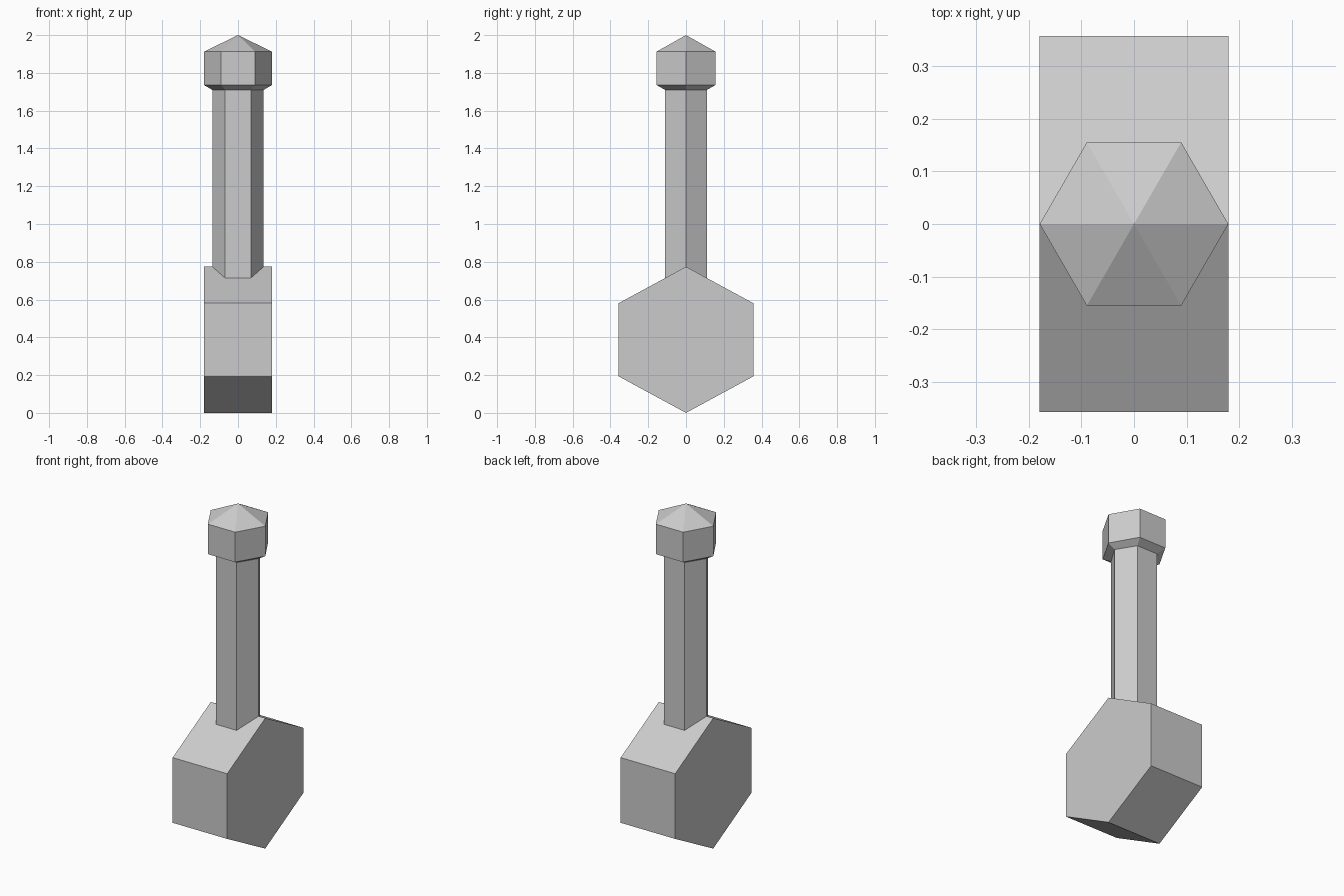
import bpy, bmesh
from math import cos, sin, pi

if "Cube" in bpy.data.objects:
    bpy.data.objects.remove(bpy.data.objects["Cube"])


def hex_loft(name, rings, apex=None, along_x=False, center_z=0.0):
    """Loft six-sided rings (position, radius, y squash) into a closed flat-faced solid."""
    bm = bmesh.new()
    loops = []
    for pos, r, squash in rings:
        loop = []
        for i in range(6):
            a = i * pi / 3
            u, v = r * cos(a), r * sin(a) * squash
            loop.append(bm.verts.new((pos, v, center_z + u) if along_x else (u, v, pos)))
        loops.append(loop)
    for lo, hi in zip(loops, loops[1:]):
        for i in range(6):
            j = (i + 1) % 6
            bm.faces.new((lo[i], lo[j], hi[j], hi[i]))
    bm.faces.new(loops[0][::-1])
    if apex is None:
        bm.faces.new(loops[-1])
    else:
        tip = bm.verts.new((0, 0, apex))
        for i in range(6):
            bm.faces.new((loops[-1][i], loops[-1][(i + 1) % 6], tip))
    bmesh.ops.recalc_face_normals(bm, faces=bm.faces)
    mesh = bpy.data.meshes.new(name)
    bm.to_mesh(mesh)
    bm.free()
    obj = bpy.data.objects.new(name, mesh)
    bpy.context.collection.objects.link(obj)
    return obj


# Hexagonal block at the base, its axis along x
hex_loft("hammer_head", [(-0.179, 0.387, 1.065), (0.179, 0.387, 1.065)],
         along_x=True, center_z=0.387)

# Shaft rising from the ridge, flaring into the pointed pommel
hex_loft("handle_with_pommel",
         [(0.70, 0.136, 0.94), (1.71, 0.136, 0.94),
          (1.735, 0.179, 1.0), (1.913, 0.179, 1.0)], apex=2.0)
